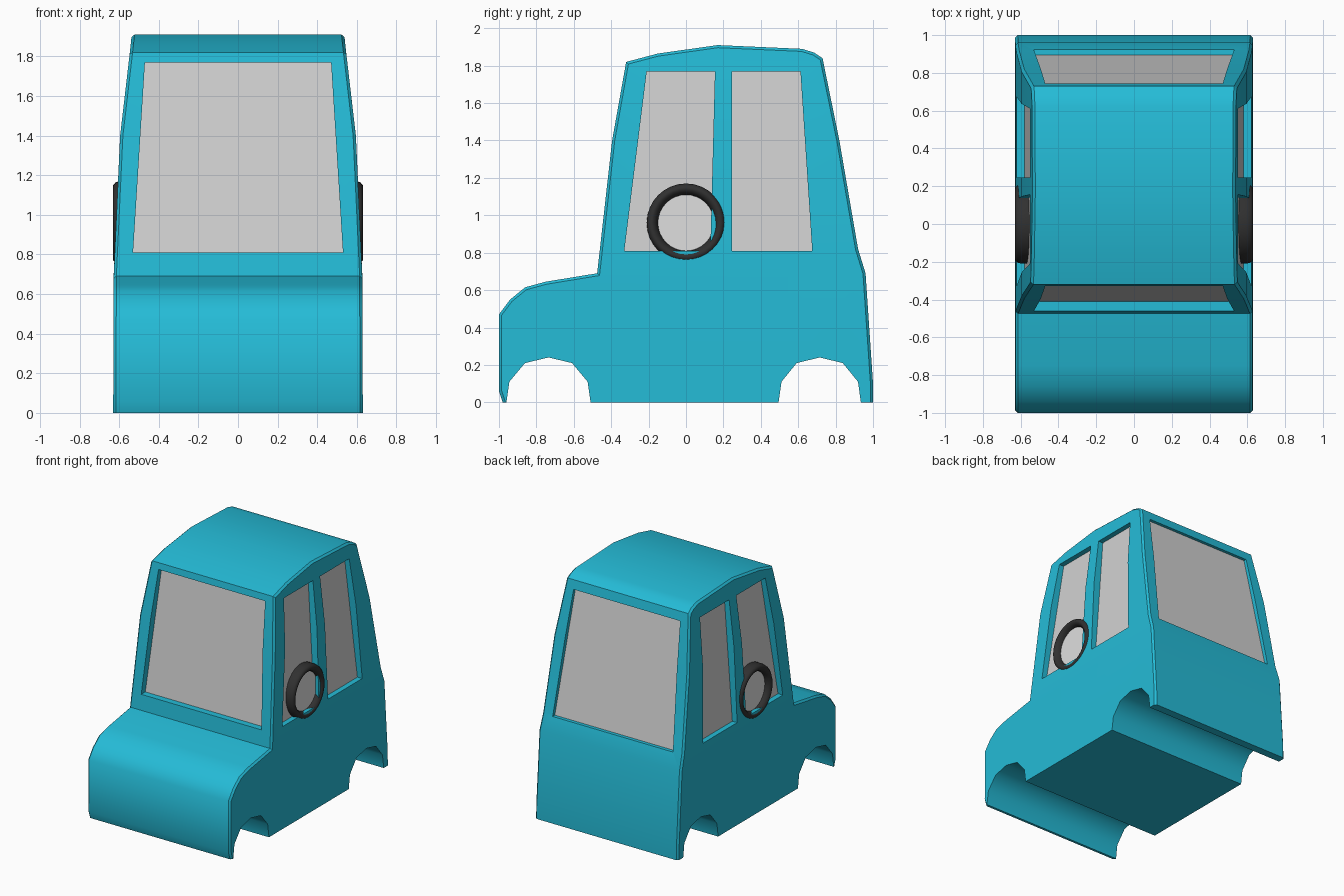
import bpy, bmesh, math
from mathutils import Vector, Matrix

if "Cube" in bpy.data.objects:
    bpy.data.objects.remove(bpy.data.objects["Cube"])


def material(name, rgb):
    m = bpy.data.materials.new(name)
    m.diffuse_color = (*rgb, 1)
    m.use_nodes = True
    m.node_tree.nodes["Principled BSDF"].inputs["Base Color"].default_value = m.diffuse_color
    return m


BODY = material("turquoise paint", (0.018, 0.50, 0.68))
GLASS = material("window grey", (0.64, 0.64, 0.64))
TYRE = material("tyre black", (0.03, 0.03, 0.03))
HUB = material("hub light grey", (0.74, 0.74, 0.74))


def make_object(name, bm, mats):
    bmesh.ops.recalc_face_normals(bm, faces=bm.faces[:])
    me = bpy.data.meshes.new(name)
    bm.to_mesh(me)
    bm.free()
    for m in mats:
        me.materials.append(m)
    ob = bpy.data.objects.new(name, me)
    bpy.context.collection.objects.link(ob)
    return ob


def activate(ob):
    bpy.ops.object.select_all(action='DESELECT')
    ob.select_set(True)
    bpy.context.view_layer.objects.active = ob


# Half width of the body at a height
WIDTHS = [(0, 0.63), (0.69, 0.628), (1.4, 0.595), (1.82, 0.546), (1.95, 0.532)]


def half_width(z):
    for (z0, w0), (z1, w1) in zip(WIDTHS, WIDTHS[1:]):
        if z <= z1:
            return w0 + (w1 - w0) * (z - z0) / (z1 - z0)
    return WIDTHS[-1][1]


# Car body: side profile (y, z), with wheel arches cut into the lower edge
profile = [(-0.98, 0), (-1, 0.06), (-1, 0.47), (-0.94, 0.55), (-0.86, 0.615),
           (-0.75, 0.645), (-0.475, 0.69), (-0.395, 1.4), (-0.32, 1.82),
           (-0.15, 1.865), (0.17, 1.91), (0.62, 1.89), (0.685, 1.87), (0.73, 1.84),
           (0.82, 1.4), (0.92, 0.82), (0.96, 0.69), (1, 0.1), (1, 0)]
for cy, r in ((0.715, 0.22), (-0.735, 0.225)):
    profile += [(cy + r, 0), (cy + r * 0.93, 0.11), (cy + r * 0.56, 0.21), (cy, 0.24),
                (cy - r * 0.56, 0.21), (cy - r * 0.93, 0.11), (cy - r, 0)]

bm = bmesh.new()
face = bm.faces.new([bm.verts.new((-1, y, z)) for y, z in profile])
ext = bmesh.ops.extrude_face_region(bm, geom=[face], use_keep_orig=True)
for v in ext["geom"]:
    if isinstance(v, bmesh.types.BMVert):
        v.co.x = 1
for z, _ in WIDTHS[1:4]:
    bmesh.ops.bisect_plane(bm, geom=bm.verts[:] + bm.edges[:] + bm.faces[:], dist=1e-4,
                           plane_co=(0, 0, z), plane_no=(0, 0, 1))
for v in bm.verts:
    v.co.x = math.copysign(half_width(v.co.z), v.co.x)
bmesh.ops.recalc_face_normals(bm, faces=bm.faces[:])

# Narrow bevel along the outer side edges, not in the arches
rim = []
for e in bm.edges:
    if len(e.link_faces) == 2:
        a, b = sorted(abs(f.normal.x) for f in e.link_faces)
        mid = (e.verts[0].co + e.verts[1].co) / 2
        if b > 0.9 and a < 0.4 and not (mid.z < 0.25 and abs(mid.y) < 0.985):
            rim.append(e)
bmesh.ops.bevel(bm, geom=rim, offset=0.014, offset_type='OFFSET', segments=1,
                profile=0.5, affect='EDGES', clamp_overlap=True)
body = make_object("car_body", bm, [BODY, GLASS])

# Window recesses: each cutter has a glass floor and painted walls
cut = bmesh.new()


def add_recess(floor, direction):
    d = Vector(direction)
    low = [cut.verts.new(p) for p in floor]
    high = [cut.verts.new(Vector(p) + d) for p in floor]
    cut.faces.new(low).material_index = 1
    cut.faces.new(high[::-1])
    for i in range(4):
        j = (i + 1) % 4
        cut.faces.new((low[i], high[i], high[j], low[j]))


LO, HI = 0.81, 1.77
add_recess([(-0.53, -0.41, LO), (0.53, -0.41, LO), (0.47, -0.29, HI), (-0.47, -0.29, HI)],
           (0, -0.3, 0))
add_recess([(-0.53, 0.895, LO), (0.53, 0.895, LO), (0.47, 0.72, HI), (-0.47, 0.72, HI)],
           (0, 0.3, 0))
for s in (-1, 1):
    for y0, y1, y2, y3 in ((-0.33, 0.13, 0.155, -0.21), (0.245, 0.675, 0.612, 0.245)):
        add_recess([(s * 0.58, y0, LO), (s * 0.58, y1, LO),
                    (s * 0.51, y2, HI), (s * 0.51, y3, HI)], (s * 0.3, 0, 0))
cutter = make_object("window_cutter", cut, [BODY, GLASS])
cutter.hide_render = True

activate(body)
mod = body.modifiers.new("windows", 'BOOLEAN')
mod.operation = 'DIFFERENCE'
mod.solver = 'EXACT'
mod.object = cutter
bpy.ops.object.modifier_apply(modifier=mod.name)
bpy.data.objects.remove(cutter)
bpy.ops.object.shade_smooth_by_angle(angle=math.radians(40))

# Wheels mounted on both sides: lathed tyre section (x, radius) and a hub disc
section = [(0.50, 0.15), (0.50, 0.19), (0.515, 0.205), (0.54, 0.21), (0.595, 0.21),
           (0.618, 0.204), (0.63, 0.19), (0.628, 0.175), (0.615, 0.16), (0.59, 0.15)]
SEG = 32
CENTRE = Vector((0, 0, 0.96))
for s, side in ((-1, "left"), (1, "right")):
    bm = bmesh.new()
    rings = []
    for i in range(SEG):
        a = 2 * math.pi * i / SEG
        rings.append([bm.verts.new(CENTRE + Vector((s * x, r * math.cos(a), r * math.sin(a))))
                      for x, r in section])
    n = len(section)
    for i in range(SEG):
        p, q = rings[i], rings[(i + 1) % SEG]
        for k in range(n):
            m = (k + 1) % n
            bm.faces.new((p[k], p[m], q[m], q[k]))
    tyre = make_object("tyre_" + side, bm, [TYRE])
    activate(tyre)
    bpy.ops.object.shade_smooth_by_angle(angle=math.radians(50))

    bm = bmesh.new()
    spot = Matrix.Translation(CENTRE + Vector((s * 0.555, 0, 0))) @ Matrix.Rotation(math.pi / 2, 4, 'Y')
    bmesh.ops.create_cone(bm, cap_ends=True, segments=SEG, radius1=0.152, radius2=0.152,
                          depth=0.07, matrix=spot)
    make_object("hub_" + side, bm, [HUB])
